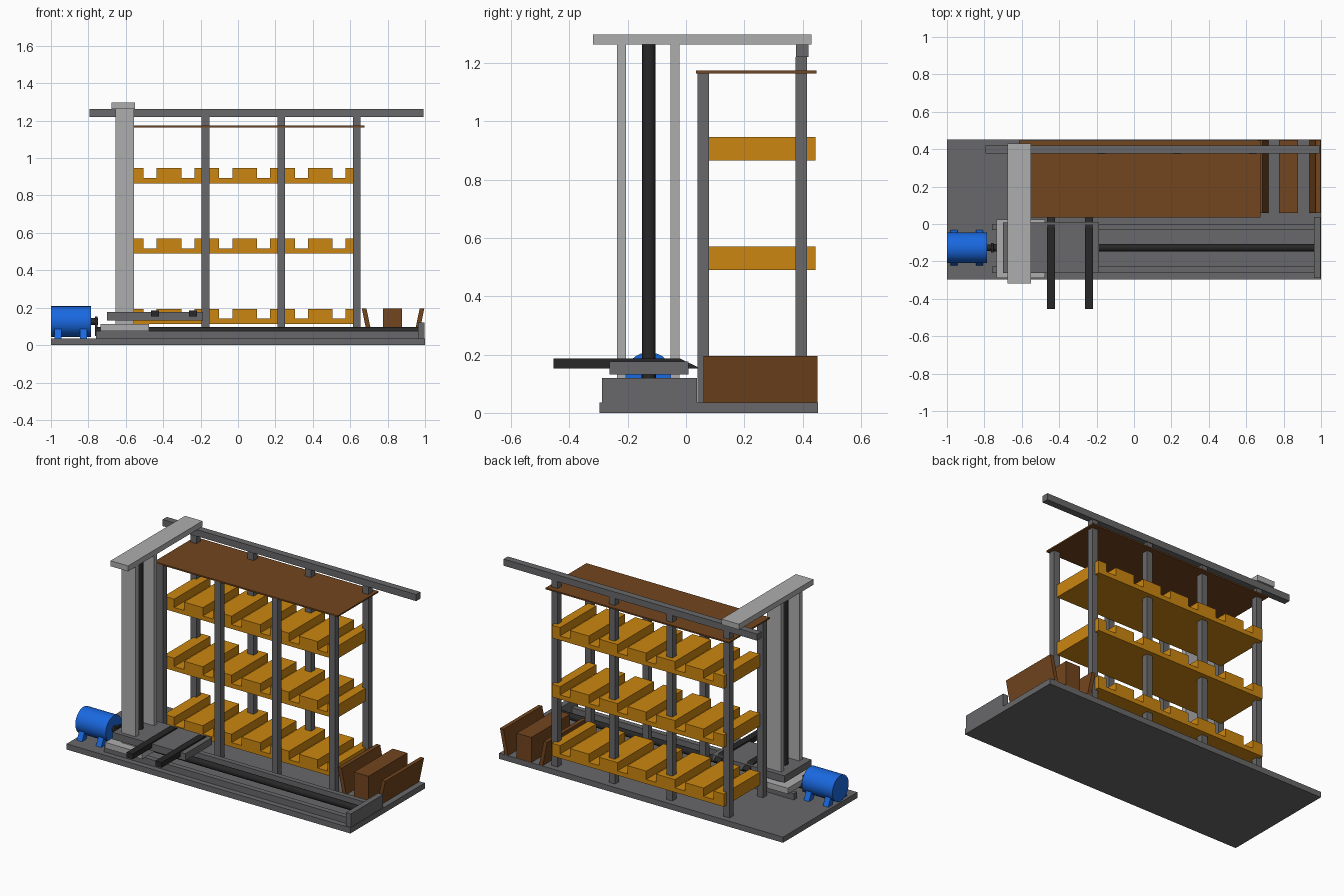
import bpy, bmesh, math
from mathutils import Matrix

if "Cube" in bpy.data.objects:
    bpy.data.objects.remove(bpy.data.objects["Cube"])


def mat(name, r, g, b):
    m = bpy.data.materials.new(name)
    m.diffuse_color = (r, g, b, 1)
    m.use_nodes = True
    m.node_tree.nodes["Principled BSDF"].inputs["Base Color"].default_value = m.diffuse_color
    return m


GREY = mat("steel_grey", 0.14, 0.14, 0.145)
LIGHT = mat("light_grey", 0.42, 0.42, 0.42)
DARK = mat("dark_steel", 0.02, 0.02, 0.02)
ORANGE = mat("orange", 0.6, 0.24, 0.005)
BROWN = mat("brown", 0.17, 0.06, 0.013)
BLUE = mat("blue", 0.01, 0.14, 0.75)


def finish(name, bm, material):
    bmesh.ops.recalc_face_normals(bm, faces=bm.faces)
    me = bpy.data.meshes.new(name)
    bm.to_mesh(me)
    bm.free()
    me.materials.append(material)
    ob = bpy.data.objects.new(name, me)
    bpy.context.collection.objects.link(ob)
    return ob


def prism(name, pts, lo, hi, material, axis='y'):
    """Extrude an (x, z) profile along y, or a (y, z) profile along x."""
    bm = bmesh.new()
    def put(p, t):
        return (p[0], t, p[1]) if axis == 'y' else (t, p[0], p[1])
    a = [bm.verts.new(put(p, lo)) for p in pts]
    b = [bm.verts.new(put(p, hi)) for p in pts]
    bm.faces.new(a)
    bm.faces.new(b[::-1])
    for i in range(len(pts)):
        j = (i + 1) % len(pts)
        bm.faces.new((a[i], b[i], b[j], a[j]))
    return finish(name, bm, material)


def box(name, x0, x1, y0, y1, z0, z1, material=GREY):
    return prism(name, [(x0, z0), (x1, z0), (x1, z1), (x0, z1)], y0, y1, material)


def rod(name, centre, radius, length, axis, material, n=32):
    bm = bmesh.new()
    rot = Matrix.Rotation(math.pi / 2, 4, 'Y') if axis == 'x' else Matrix()
    bmesh.ops.create_cone(bm, cap_ends=True, segments=n, radius1=radius, radius2=radius,
                          depth=length, matrix=Matrix.Translation(centre) @ rot)
    for f in bm.faces:
        f.smooth = len(f.verts) == 4
    ob = finish(name, bm, material)
    for e in ob.data.edges:
        e.use_edge_sharp = False
    bpy.context.view_layer.objects.active = ob
    ob.select_set(True)
    bpy.ops.object.shade_smooth_by_angle()
    ob.select_set(False)
    return ob


MID = -0.127  # y of the drive line

# Base, end stop and travel rails
box("base_plate", -1, 1, -0.297, 0.452, 0, 0.036)
box("end_stop", 0.962, 0.997, -0.288, 0.037, 0.036, 0.12)
box("rear_rail", -0.76, 0.962, -0.032, 0.0, 0.036, 0.076)
box("front_rail", -0.76, 0.962, -0.262, -0.228, 0.036, 0.076)
rod("travel_screw", (0.1, MID, 0.075), 0.021, 1.724, 'x', DARK)

# Motor with feet and drive coupling
rod("motor", (-0.893, MID, 0.126), 0.082, 0.214, 'x', BLUE)
for i, x in enumerate((-0.98, -0.845)):
    for s in (-1, 1):
        prism(f"motor_foot_{i}_{s}",
              [(MID + s * 0.035, 0.07), (MID + s * 0.07, 0.09),
               (MID + s * 0.096, 0.036), (MID + s * 0.055, 0.036)],
              x, x + 0.037, BLUE, 'x')
rod("motor_shaft", (-0.77, MID, 0.126), 0.018, 0.045, 'x', DARK)
box("drive_link", -0.765, -0.75, MID - 0.025, MID + 0.025, 0.05, 0.152, DARK)

# Rack posts, top guide rail and roof
for i in range(4):
    x = -0.577 + 0.404 * i
    box(f"front_post_{i}", x - 0.021, x + 0.021, 0.04, 0.079, 0.036, 1.165)
    box(f"back_post_{i}", x - 0.021, x + 0.021, 0.375, 0.415, 0.036, 1.22)
box("top_guide_rail", -0.795, 0.992, 0.377, 0.42, 1.22, 1.262)
box("roof_panel", -0.615, 0.677, 0.035, 0.447, 1.164, 1.173, BROWN)

# Slotted shelves
for k in range(3):
    z = 0.113 + 0.376 * k
    profile = [(-0.577, z), (0.635, z), (0.635, z + 0.081)]
    for i in reversed(range(6)):
        a = -0.505 + 0.2022 * i
        b = a + 0.07
        profile += [(b, z + 0.081), (b, z + 0.028), (a, z + 0.028), (a, z + 0.081)]
    profile.append((-0.577, z + 0.081))
    prism(f"shelf_{k}", profile, 0.079, 0.444, ORANGE)

# Transfer station: block between two leaning boards
box("centre_block", 0.775, 0.878, 0.06, 0.45, 0.036, 0.195, BROWN)
for name, top, bottom in (("left_board", 0.662, 0.695), ("right_board", 0.971, 0.938)):
    prism(name, [(bottom, 0.036), (bottom + 0.025, 0.036),
                 (top + 0.025, 0.195), (top, 0.195)], 0.06, 0.45, BROWN)

# Travelling mast
box("mast_carriage", -0.735, -0.475, -0.288, 0.025, 0.076, 0.113, LIGHT)
for name, y in (("mast_front_column", -0.237), ("mast_rear_column", -0.053)):
    box(name, -0.655, -0.555, y, y + 0.031, 0.113, 1.262, LIGHT)
rod("lift_screw", (-0.605, MID, 0.687), 0.023, 1.15, 'z', DARK)
box("mast_head", -0.675, -0.552, -0.318, 0.431, 1.262, 1.297, LIGHT)

# Lift platform and tapered forks
box("lift_platform", -0.70, -0.188, -0.262, 0.009, 0.132, 0.177)
for i, x in enumerate((-0.466, -0.263)):
    prism(f"fork_{i}", [(-0.455, 0.152), (0.04, 0.152), (0.04, 0.157),
                        (-0.02, 0.186), (-0.455, 0.186)], x, x + 0.043, DARK, 'x')
